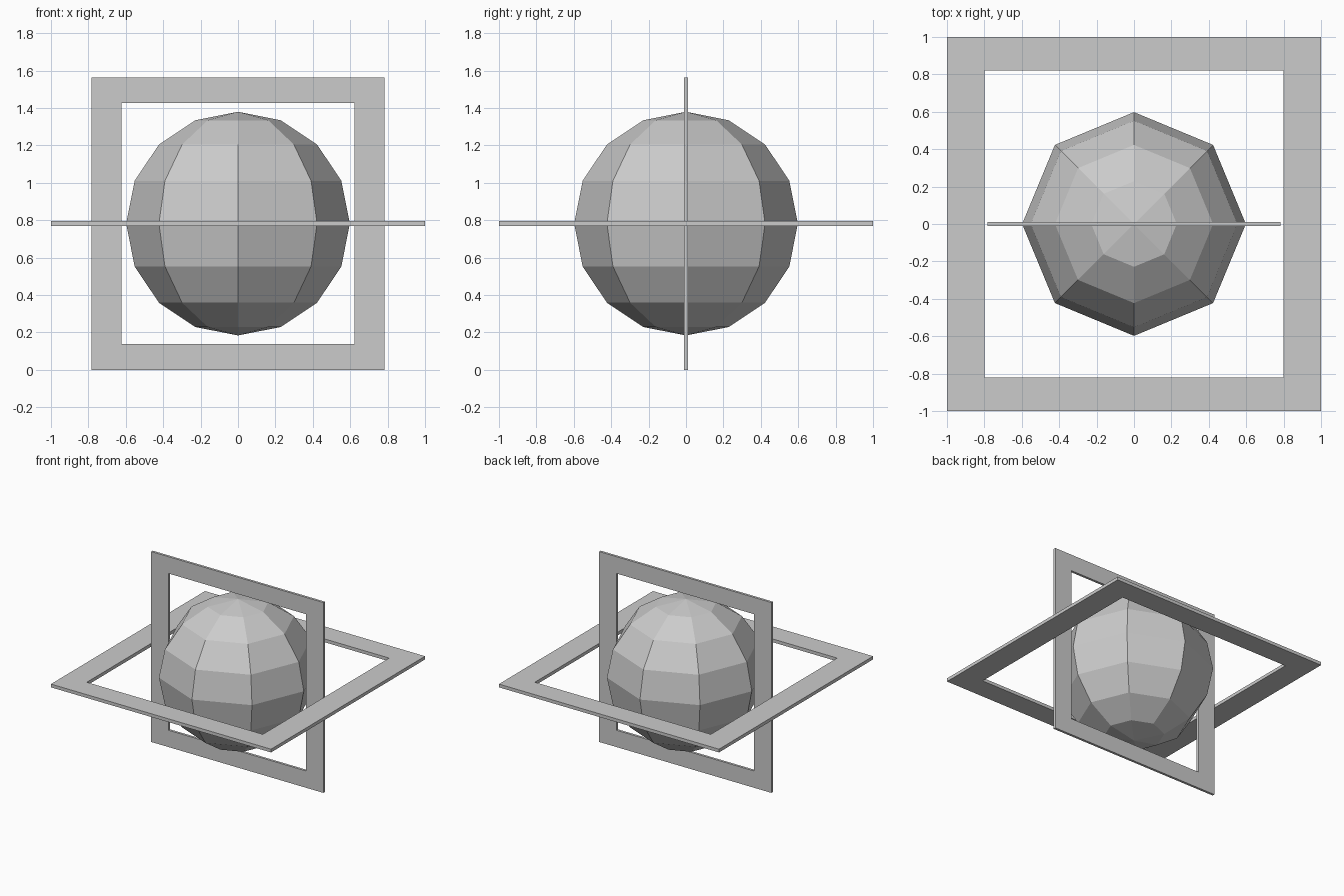
import bpy, bmesh
from mathutils import Matrix

if "Cube" in bpy.data.objects:
    bpy.data.objects.remove(bpy.data.objects["Cube"])

CENTRE_Z = 0.782


def add_object(name, bm, matrix):
    bmesh.ops.transform(bm, matrix=matrix, verts=bm.verts)
    bmesh.ops.recalc_face_normals(bm, faces=bm.faces)
    mesh = bpy.data.meshes.new(name)
    bm.to_mesh(mesh)
    bm.free()
    obj = bpy.data.objects.new(name, mesh)
    bpy.context.collection.objects.link(obj)
    return obj


def square_frame(name, half, inner_u, inner_v, thickness, matrix):
    """Flat square ring in the local XY plane with a rectangular opening."""
    bm = bmesh.new()
    corners = [(-1, -1), (1, -1), (1, 1), (-1, 1)]
    loops = []
    for z in (-thickness / 2, thickness / 2):
        for u, v in ((half, half), (inner_u, inner_v)):
            loops.append([bm.verts.new((cx * u, cy * v, z)) for cx, cy in corners])
    out_lo, in_lo, out_hi, in_hi = loops
    for a, b in ((out_lo, out_hi), (out_hi, in_hi), (in_hi, in_lo), (in_lo, out_lo)):
        for i in range(4):
            j = (i + 1) % 4
            bm.faces.new((a[i], a[j], b[j], b[i]))
    return add_object(name, bm, matrix)


centre = Matrix.Translation((0, 0, CENTRE_Z))

# Faceted ball
ball = bmesh.new()
bmesh.ops.create_uvsphere(ball, u_segments=8, v_segments=8, radius=0.598)
add_object("ball", ball, centre)

# Large horizontal ring
square_frame("horizontal_frame", 1.0, 0.80, 0.82, 0.027, centre)

# Smaller upright ring, facing the front
square_frame("upright_frame", 0.782, 0.624, 0.644, 0.02,
             centre @ Matrix.Rotation(1.5707963, 4, 'X'))
